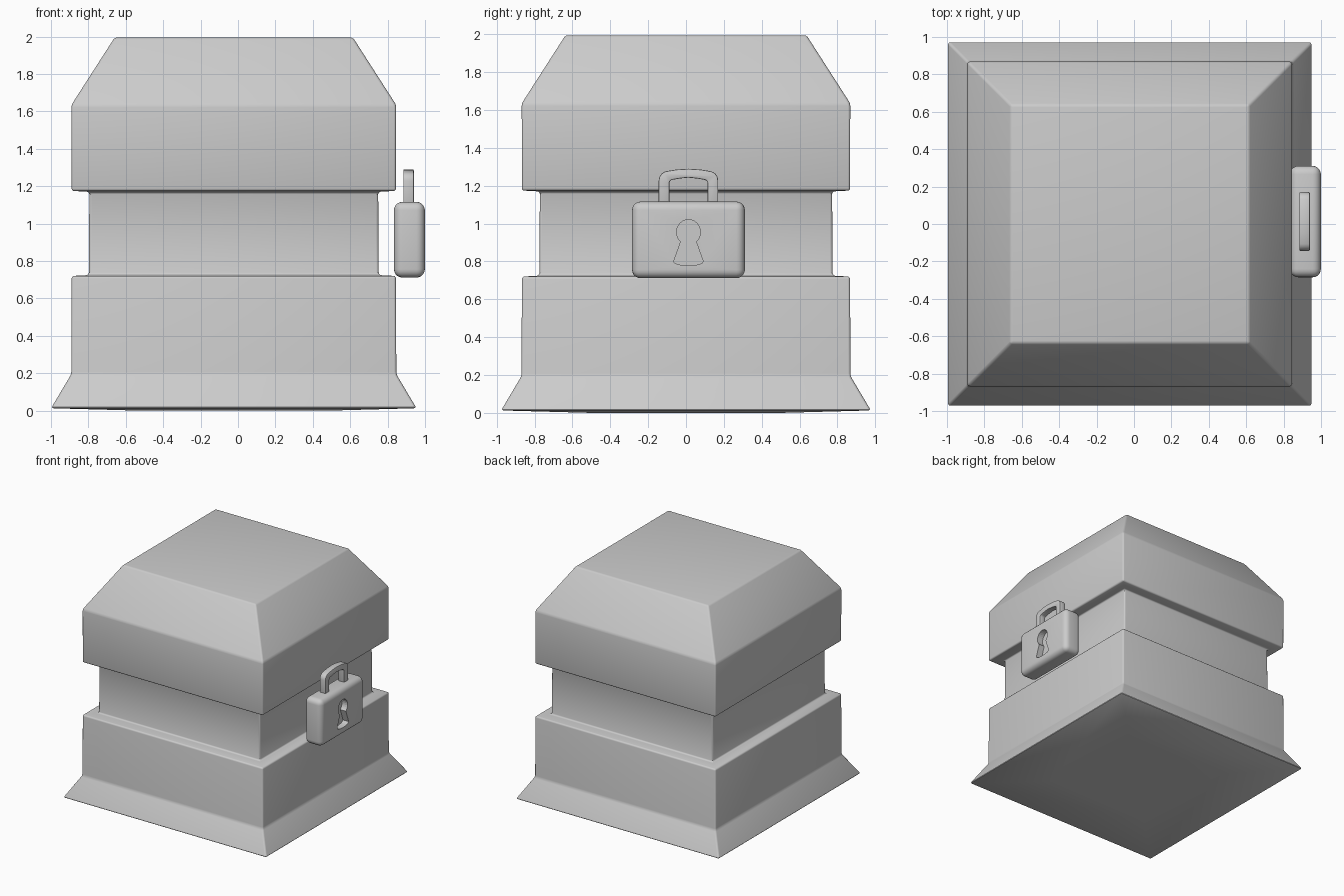
import bpy, bmesh, math

if "Cube" in bpy.data.objects:
    bpy.data.objects.remove(bpy.data.objects["Cube"])

CX = -0.0225          # chest centre line in x
LOCK_Y = 0.013        # lock centre line in y


def make_object(name, bm):
    bmesh.ops.recalc_face_normals(bm, faces=bm.faces[:])
    mesh = bpy.data.meshes.new(name)
    bm.to_mesh(mesh)
    bm.free()
    obj = bpy.data.objects.new(name, mesh)
    bpy.context.collection.objects.link(obj)
    return obj


def finish(obj, bevel, segments, angle=25):
    if bevel:
        mod = obj.modifiers.new("Bevel", "BEVEL")
        mod.width, mod.segments = bevel, segments
        mod.limit_method = "ANGLE"
        mod.angle_limit = math.radians(angle)
    bpy.ops.object.select_all(action="DESELECT")
    obj.select_set(True)
    bpy.context.view_layer.objects.active = obj
    if bevel:
        bpy.ops.object.modifier_apply(modifier="Bevel")
    bpy.ops.object.shade_smooth_by_angle(angle=math.radians(30))


def prism_x(name, outline, x0, x1):
    """Extrude a closed (y, z) outline along x."""
    bm = bmesh.new()
    face = bm.faces.new([bm.verts.new((x0, LOCK_Y + y, z)) for y, z in outline])
    ext = bmesh.ops.extrude_face_region(bm, geom=[face])["geom"]
    moved = [v for v in ext if isinstance(v, bmesh.types.BMVert)]
    bmesh.ops.translate(bm, verts=moved, vec=(x1 - x0, 0, 0))
    return make_object(name, bm)


def arc(cy, cz, ry, rz, a0, a1, n):
    steps = [math.radians(a0 + (a1 - a0) * i / n) for i in range(n + 1)]
    return [(cy + ry * math.cos(a), cz + rz * math.sin(a)) for a in steps]


# Chest body: square rings stacked along a (half width, height) profile
profile = [(0.5, 0.0), (0.977, 0.013), (0.869, 0.195), (0.867, 0.72), (0.775, 0.725),
           (0.772, 1.17), (0.867, 1.175), (0.868, 1.635), (0.637, 1.995)]
bm = bmesh.new()
rings = [[bm.verts.new((CX + sx * h, sy * h, z))
          for sx, sy in ((-1, -1), (1, -1), (1, 1), (-1, 1))] for h, z in profile]
for low, high in zip(rings, rings[1:]):
    for i in range(4):
        j = (i + 1) % 4
        bm.faces.new((low[i], low[j], high[j], high[i]))
bm.faces.new(rings[0][::-1])
bm.faces.new(rings[-1])
finish(make_object("chest_body", bm), 0.013, 3)

# Padlock case with rounded edges
bm = bmesh.new()
bmesh.ops.create_cube(bm, size=1)
bmesh.ops.scale(bm, vec=(0.165, 0.596, 0.405), verts=bm.verts)
bmesh.ops.translate(bm, vec=(0.9165, LOCK_Y, 0.914), verts=bm.verts)
lock = make_object("padlock_case", bm)
finish(lock, 0.045, 5)

# Keyhole recess: round head above a flared skirt
keyhole = (arc(0, 0.955, 0.063, 0.066, -50, 230, 20)
           + arc(0, 0.80, 0.078, 0.022, 180, 360, 8))
cutter = prism_x("keyhole_cutter", keyhole, 0.945, 1.05)
cutter.hide_render = True
mod = lock.modifiers.new("Keyhole", "BOOLEAN")
mod.operation, mod.solver, mod.object = "DIFFERENCE", "EXACT", cutter
bpy.context.view_layer.objects.active = lock
bpy.ops.object.modifier_apply(modifier="Keyhole")
bpy.data.objects.remove(cutter)
finish(lock, 0, 0)

# Shackle: flat arched handle
def arch(half, shoulder, top, r, base):
    right = arc(half - r, shoulder - r, r, r, 0, 75, 5)
    left = [(-y, z) for y, z in reversed(right)]
    return ([(half, base)] + right + [(half * 0.4, top - 0.004), (0, top), (-half * 0.4, top - 0.004)]
            + left + [(-half, base)])


outer = arch(0.157, 1.278, 1.29, 0.05, 1.08)
inner = arch(0.101, 1.232, 1.243, 0.02, 1.08)
shackle = prism_x("padlock_shackle", outer + inner[::-1], 0.884, 0.94)
finish(shackle, 0.006, 2, 40)
